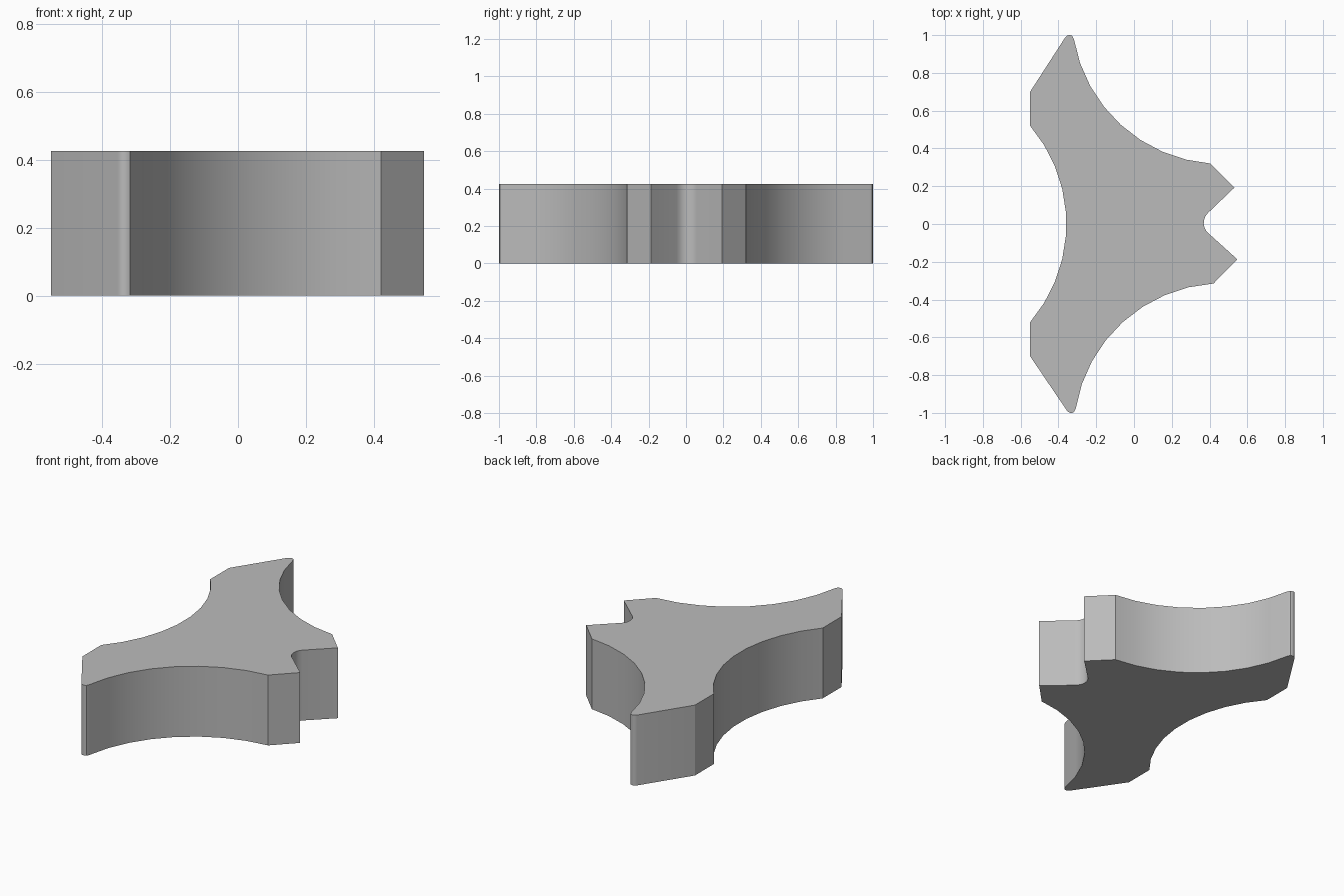
import bpy, bmesh, math
from mathutils import Vector

cube = bpy.data.objects.get("Cube")
if cube:
    bpy.data.objects.remove(cube, do_unlink=True)

HEIGHT = 0.425


def arc(a, mid, b, steps):
    """Points on the circle through a, mid and b, running from a to b."""
    a, mid, b = Vector(a), Vector(mid), Vector(b)
    d, e = mid - a, b - a
    k = 2 * (d.x * e.y - d.y * e.x)
    c = a + Vector((e.y * d.dot(d) - d.y * e.dot(e),
                    d.x * e.dot(e) - e.x * d.dot(d))) / k
    start = a - c
    # signed sweep, short way round
    sweep = math.atan2(start.x * (b - c).y - start.y * (b - c).x, start.dot(b - c))
    pts = []
    for i in range(steps + 1):
        t = math.atan2(start.y, start.x) + sweep * i / steps
        pts.append(c + Vector((math.cos(t), math.sin(t))) * start.length)
    return pts


# Outline, counter-clockwise from the front prong
outline = [(0.547, -0.187)]
outline += arc((0.395, -0.05), (0.369, 0.006), (0.39, 0.057), 6)   # notch
outline += [(0.532, 0.193)]
outline += arc((0.405, 0.32), (-0.07, 0.525), (-0.318, 0.978), 8)  # back curve
outline += arc((-0.326, 0.995), (-0.345, 1.0), (-0.364, 0.988), 4) # back tip
outline += [(-0.55, 0.7)]
outline += arc((-0.55, 0.52), (-0.358, 0.0), (-0.55, -0.52), 9)    # inner curve
outline += [(-0.55, -0.7)]
outline += arc((-0.355, -0.988), (-0.336, -1.0), (-0.317, -0.995), 4)  # front tip
outline += arc((-0.309, -0.978), (-0.055, -0.515), (0.421, -0.315), 8)  # front curve

# Extrude the outline into a solid plate
bm = bmesh.new()
base = bm.faces.new([bm.verts.new((p[0], p[1], 0)) for p in outline])
top = bmesh.ops.extrude_face_region(bm, geom=[base], use_keep_orig=True)
bmesh.ops.translate(bm, vec=(0, 0, HEIGHT),
                    verts=[v for v in top["geom"] if isinstance(v, bmesh.types.BMVert)])
bmesh.ops.recalc_face_normals(bm, faces=bm.faces)
mesh = bpy.data.meshes.new("curved_bracket")
bm.to_mesh(mesh)
bm.free()

# Plain grey
grey = bpy.data.materials.new("plain_grey")
grey.use_nodes = True
color = (0.5, 0.5, 0.5, 1)
grey.diffuse_color = color
grey.node_tree.nodes["Principled BSDF"].inputs["Base Color"].default_value = color
mesh.materials.append(grey)

bracket = bpy.data.objects.new("curved_bracket", mesh)
bpy.context.collection.objects.link(bracket)
bpy.context.view_layer.objects.active = bracket
bracket.select_set(True)
bpy.ops.object.shade_smooth_by_angle(angle=math.radians(30))
